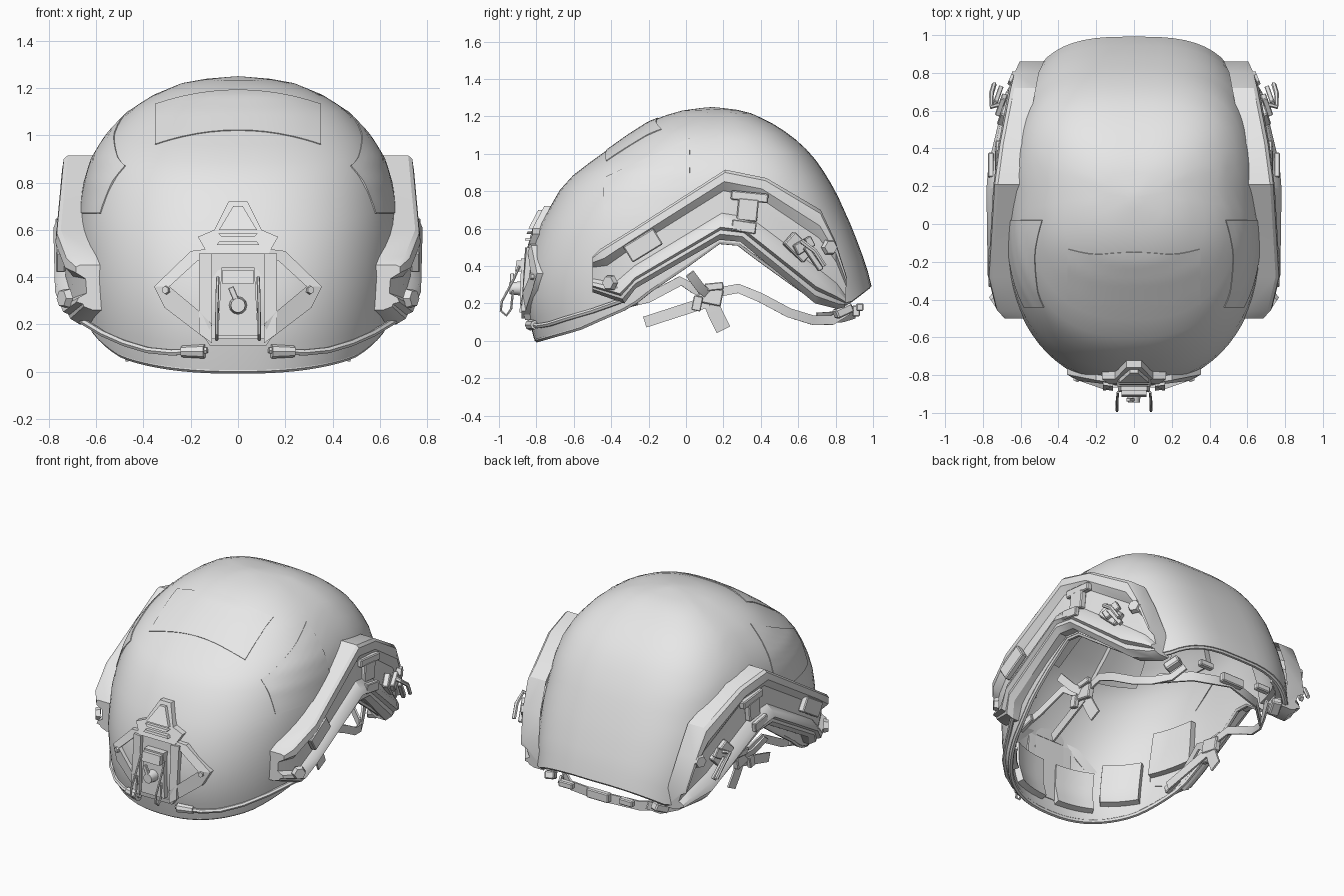
import bpy, bmesh, math
from math import sin, cos, pi, radians
from mathutils import Vector, Matrix, Euler

if "Cube" in bpy.data.objects:
    bpy.data.objects.remove(bpy.data.objects["Cube"])

grey = bpy.data.materials.new("plain_grey")
grey.use_nodes = True
grey.diffuse_color = (0.8, 0.8, 0.8, 1)
grey.node_tree.nodes["Principled BSDF"].inputs["Base Color"].default_value = (0.8, 0.8, 0.8, 1)
parts = []


def lerp(x, xs, ys):
    if x <= xs[0]:
        return ys[0]
    for a, b, p, q in zip(xs, xs[1:], ys, ys[1:]):
        if x <= b:
            return p + (q - p) * (x - a) / (b - a)
    return ys[-1]


def add(name, data, mirror=False, thick=0, offset=-1):
    ob = bpy.data.objects.new(name, data)
    bpy.context.collection.objects.link(ob)
    data.materials.append(grey)
    if thick:
        m = ob.modifiers.new("thickness", 'SOLIDIFY')
        m.thickness, m.offset = thick, offset
    if mirror:
        ob.modifiers.new("both_sides", 'MIRROR').use_mirror_merge = False
    parts.append(ob)
    return ob


def mesh(name, verts, faces, fix=True, **kw):
    me = bpy.data.meshes.new(name)
    bm = bmesh.new()
    vs = [bm.verts.new(v) for v in verts]
    for f in faces:
        bm.faces.new([vs[i] for i in f])
    bmesh.ops.remove_doubles(bm, verts=bm.verts, dist=0.0005)
    if fix:
        bmesh.ops.recalc_face_normals(bm, faces=bm.faces)
    bm.to_mesh(me)
    bm.free()
    return add(name, me, **kw)


def grid_faces(rows, cols):
    return [(r * cols + c, r * cols + c + 1, (r + 1) * cols + c + 1, (r + 1) * cols + c)
            for r in range(rows - 1) for c in range(cols - 1)]


def box(name, loc, size, rot=(0, 0, 0), mirror=True):
    bm = bmesh.new()
    mat = Matrix.Translation(loc) @ Euler(rot).to_matrix().to_4x4() @ Matrix.Diagonal((*size, 1))
    bmesh.ops.create_cube(bm, size=1, matrix=mat)
    bmesh.ops.bevel(bm, geom=bm.edges[:], offset=min(size) * 0.15, segments=1, affect='EDGES')
    me = bpy.data.meshes.new(name)
    bm.to_mesh(me)
    bm.free()
    return add(name, me, mirror)


def stud(name, loc, radius, depth, rot, sides=6, mirror=True):
    bm = bmesh.new()
    bmesh.ops.create_cone(bm, cap_ends=True, segments=sides, radius1=radius, radius2=radius * 0.8,
                          depth=depth, matrix=Matrix.Translation(loc) @ Euler(rot).to_matrix().to_4x4())
    me = bpy.data.meshes.new(name)
    bm.to_mesh(me)
    bm.free()
    return add(name, me, mirror)


def tube(name, pts, radius, mirror=False, cyclic=False):
    cu = bpy.data.curves.new(name, 'CURVE')
    cu.dimensions, cu.bevel_depth, cu.bevel_resolution = '3D', radius, 1
    cu.use_fill_caps = True
    sp = cu.splines.new('POLY')
    sp.points.add(len(pts) - 1)
    for p, v in zip(sp.points, pts):
        p.co = (*v, 1)
    sp.use_cyclic_u = cyclic
    return add(name, cu, mirror)


# Shell shape: front reach, back reach and half width by height
HEIGHT = [0, .2, .4, .6, .8, .9, 1, 1.1, 1.17, 1.22, 1.24, 1.25]
FRONT = [-.81, -.86, -.85, -.79, -.68, -.59, -.45, -.31, -.2, -.07, .02, .14]
BACK = [1.02, 1.015, .965, .89, .8, .74, .67, .56, .45, .34, .25, .14]
WIDTH = [.62, .66, .68, .68, .65, .62, .56, .47, .36, .24, .13, 0]
NF, NB = 2.35, 3


def middle(z):
    return lerp(z, [.7, 1.25], [0, .14])


def surf(phi, z):
    c, s = cos(phi), sin(phi)
    n = NF if s < 0 else NB
    reach = lerp(z, HEIGHT, FRONT if s < 0 else BACK) - middle(z)
    return Vector((lerp(z, HEIGHT, WIDTH) * math.copysign(abs(c) ** (2 / n), c),
                   middle(z) + reach * abs(s) ** (2 / n), z))


def front_y(x, z):
    k = min(1, abs(x) / lerp(z, HEIGHT, WIDTH))
    return middle(z) + (lerp(z, HEIGHT, FRONT) - middle(z)) * (1 - k ** NF) ** (1 / NF)


def side_x(y, z):
    k = max(0, (y - middle(z)) / (lerp(z, HEIGHT, FRONT) - middle(z)))
    return lerp(z, HEIGHT, WIDTH) * (1 - min(1, k) ** NF) ** (1 / NF)


def rim_z(phi):
    y = surf(phi, .25).y
    return lerp(y, [-.86, -.6, -.3, -.2, .19, .3, .72, .86, 1], [.005, .07, .19, .27, .53, .53, .21, .2, .29])


def patch(name, fn, lift, thick, n=8, mirror=False):
    """Curved pad or panel lying parallel to the shell."""
    pts = [fn(c / n, r / n) for r in range(n + 1) for c in range(n + 1)]
    ob = mesh(name, pts, grid_faces(n + 1, n + 1), fix=False, thick=thick, mirror=mirror)
    shift = [v.normal * lift for v in ob.data.vertices]
    for v, d in zip(ob.data.vertices, shift):
        v.co += d


# Shell and edge trim
COLS, ROWS = 72, 18
verts = []
for r in range(ROWS + 1):
    for c in range(COLS + 1):
        a = 2 * pi * c / COLS
        z0 = rim_z(a)
        verts.append(surf(a, z0 + (1.25 - z0) * sin(pi / 2 * r / ROWS)))
mesh("helmet_shell", verts, grid_faces(ROWS + 1, COLS + 1), thick=.03)
rim = [surf(2 * pi * c / COLS, rim_z(2 * pi * c / COLS)) for c in range(COLS)]
tube("edge_trim", [Vector((p.x * .975, p.y * .98, p.z)) for p in rim], .015, cyclic=True)


# Thin fabric panels on the outside
def front_panel(u, v):
    x = .35 * (2 * u - 1)
    z = 1.02 + .17 * v - .06 * (x / .35) ** 2
    return Vector((x, front_y(x, z), z))


def side_panel(u, v):
    y = -.44 + .46 * u
    z = .67 + (.2 + .21 * u) * v
    return Vector((side_x(y, z), y, z))


def region(a0, a1, z0, z1):
    return lambda u, v: surf(radians(a0 + (a1 - a0) * u), z0 + (z1 - z0) * v)


patch("front_panel", front_panel, .004, .008, 12)
patch("side_panel", side_panel, .004, .008, 12, True)

# Inner padding
for i, a in enumerate((-87, -60, -33, 22, 44, 66)):
    low = max(rim_z(radians(a + d)) for d in (0, 11, 22)) + .05
    patch(f"lower_pad_{i}", region(a, a + 22, low, low + .28), -.03, .04, 5, True)
for i, a in enumerate((-80, -30, 20, 60)):
    patch(f"upper_pad_{i}", region(a, a + 28, .9, 1.12), -.03, .04, 5, True)
box("crown_pad", (0, .15, 1.18), (.3, .36, .05), mirror=False)


# Side rails: a channel section swept through paired upper and lower points
def rail_x(y, z):
    x = lerp(y, [-.5, -.45, -.25, 0, .25, .45, .68, .86], [.685, .73, .78, .79, .79, .75, .69, .605])
    return x - max(0, z - .55) * .15 - max(0, .3 - z) * .3


UPPER = [(-.5, .45), (-.46, .49), (-.28, .6), (.21, .915), (.43, .87), (.72, .7), (.8, .53), (.86, .34)]
LOWER = [(-.5, .26), (-.33, .2), (-.27, .28), (.18, .54), (.29, .53), (.69, .2), (.81, .17), (.85, .18)]
SECTION = [(0, .13), (0, .015), (.04, 0), (.17, 0), (.3, .04), (.62, .045), (.72, .01),
           (.82, 0), (.86, .025), (.92, .025), (1, .06), (1, .13)]
verts = []
for (uy, uz), (ly, lz) in zip(UPPER, LOWER):
    for w, d in SECTION:
        y, z = uy + (ly - uy) * w, uz + (lz - uz) * w
        verts.append((rail_x(y, z) - d, y, z))
n = len(SECTION)
last = len(verts) - n
mesh("side_rail", verts, grid_faces(len(UPPER), n) + [tuple(range(n)), tuple(range(last, last + n))], mirror=True)


def on_rail(name, y, z, size, tilt=0, out=0):
    turn = .34 if y > .4 else 0
    box(name, (rail_x(y, z) + out, y, z), size, (tilt, 0, turn))


# Rail fittings
for name, y, z, turn in (("front_rail_bolt", -.41, .31, -.6), ("rear_rail_bolt", .77, .5, .4)):
    stud(name, (rail_x(y, z) - .005, y, z), .045, .03, (0, pi / 2, turn))
on_rail("rail_slot_clip", -.23, .51, (.04, .19, .1), .55, -.03)
on_rail("rail_top_bracket", .34, .77, (.04, .2, .05), -.1, -.025)
on_rail("rail_bracket_stem", .33, .7, (.04, .11, .12), -.1, -.035)
on_rail("rail_peak_block", .31, .61, (.03, .13, .06), -.15, -.012)
on_rail("clip_base", .6, .5, (.04, .15, .09), -.75, -.03)
on_rail("clip_plate", .63, .51, (.03, .11, .06), .5)
on_rail("clip_lever", .68, .44, (.025, .15, .03), -.95, .03)
tube("clip_hook", [(.69, .64, .53), (.755, .62, .53), (.755, .69, .48), (.74, .74, .4)], .013, True)


# Front mount, projected on the shell
def plate(name, pts, lift, mirror=False):
    n = len(pts)
    vs = [(x, front_y(x, z) - lift, z) for x, z in pts] + [(x, front_y(x, z) + .03, z) for x, z in pts]
    sides = [(i, (i + 1) % n, (i + 1) % n + n, i + n) for i in range(n)]
    mesh(name, vs, [tuple(range(n)), tuple(range(2 * n - 1, n - 1, -1))] + sides, mirror=mirror)


plate("mount_peak", [(-.04, .72), (.04, .72), (.1, .6), (.17, .57), (.13, .5), (-.13, .5), (-.17, .57), (-.1, .6)], .035)
plate("mount_peak_ridge", [(-.02, .7), (.02, .7), (.08, .6), (-.08, .6)], .055)
plate("mount_slot_lip", [(-.085, .585), (.085, .585), (.07, .57), (-.07, .57)], .055)
plate("mount_slot_base", [(-.08, .55), (.08, .55), (.09, .535), (-.09, .535)], .055)
plate("mount_upper_arm", [(.12, .52), (.2, .51), (.355, .36), (.29, .36), (.17, .47), (.12, .47)], .03, True)
plate("mount_lower_arm", [(.29, .36), (.355, .36), (.31, .27), (.14, .14), (.11, .2), (.17, .26)], .03, True)
plate("mount_inner_post", [(.11, .5), (.165, .5), (.165, .16), (.11, .12)], .045, True)
plate("mount_base", [(-.11, .5), (.11, .5), (.11, .11), (-.11, .11)], .02)
plate("mount_slide", [(-.07, .44), (.07, .44), (.085, .15), (-.085, .15)], .045)
plate("mount_slide_cap", [(-.065, .43), (.065, .43), (.065, .37), (-.065, .37)], .065)
plate("mount_foot", [(-.14, .14), (.14, .14), (.12, .11), (-.12, .11)], .03)
stud("mount_arm_bolt", (.305, front_y(.305, .345) - .03, .345), .02, .02, (pi / 2, 0, .4))
stud("mount_knob", (0, -.915, .28), .038, .06, (pi / 2, 0, 0), 12, False)
box("mount_knob_lever", (-.015, -.93, .32), (.025, .02, .08), (0, -.4, 0), False)
tube("wire_hook", [(.085, -.89, .4), (.088, -.92, .33), (.09, -.985, .21), (.09, -.99, .16), (.09, -.96, .135),
                   (.09, -.935, .17), (.088, -.925, .27)], .007, True)

# Front cord with connectors
cord = [(x, front_y(x, z) - .012, z) for x, z in ((.13, .09), (.2, .085), (.28, .08), (.38, .09), (.48, .12), (.57, .16))]
tube("front_cord", cord + [(.67, -.33, .22)], .014, True)
stud("cord_connector", (.19, front_y(.19, .085) - .01, .085), .03, .1, (0, pi / 2, .25), 8)


# Chin straps and buckles
def strap(name, pts, width, face, mirror=True):
    pts = [Vector(p) for p in pts]
    vs = []
    for i, p in enumerate(pts):
        t = pts[min(i + 1, len(pts) - 1)] - pts[max(i - 1, 0)]
        side = t.cross(Vector(face)).normalized() * width / 2
        vs += [p + side, p - side]
    mesh(name, vs, grid_faces(len(pts), 2), thick=.012, offset=0, mirror=mirror)


OUT = (1, 0, 0)
strap("front_strap", [(.57, -.36, .19), (.56, -.2, .23), (.53, -.03, .32), (.51, .04, .28), (.49, .12, .24)], .05, OUT)
strap("rear_strap", [(.49, .12, .25), (.5, .28, .28), (.5, .4, .23), (.47, .55, .15), (.42, .68, .11),
                     (.36, .78, .11), (.32, .86, .16)], .05, OUT)
strap("upper_strap", [(.6, .02, .36), (.55, .08, .28), (.49, .13, .24)], .05, OUT)
strap("chin_strap", [(.49, .12, .21), (.47, -.05, .155), (.45, -.22, .1)], .06, OUT)
strap("chin_strap_tail", [(.49, .12, .24), (.48, .16, .14), (.47, .2, .06)], .08, OUT)
strap("nape_strap", [(-.4, .7, .12), (-.25, .84, .13), (0, .9, .15), (.25, .84, .13), (.4, .7, .12)], .06, (0, 1, 0), False)
box("strap_buckle", (.495, .13, .24), (.04, .13, .09), (-.2, 0, 0))
box("buckle_latch", (.515, .15, .29), (.03, .1, .04), (.1, 0, 0))
box("buckle_bar", (.515, .06, .2), (.03, .05, .08), (-.2, 0, 0))
box("front_strap_anchor", (.57, -.32, .2), (.03, .12, .05), (.3, 0, 0))
box("rear_strap_anchor", (.4, .84, .16), (.06, .1, .05), (.4, 0, .4))
box("nape_adjuster", (0, .91, .16), (.16, .04, .06), mirror=False)
box("rear_clip", (.22, .93, .18), (.1, .04, .04))

# Apply modifiers and shade
bpy.ops.object.select_all(action='DESELECT')
for ob in parts:
    ob.select_set(True)
bpy.context.view_layer.objects.active = parts[0]
bpy.ops.object.convert(target='MESH')
bpy.ops.object.shade_smooth_by_angle(angle=radians(32))
